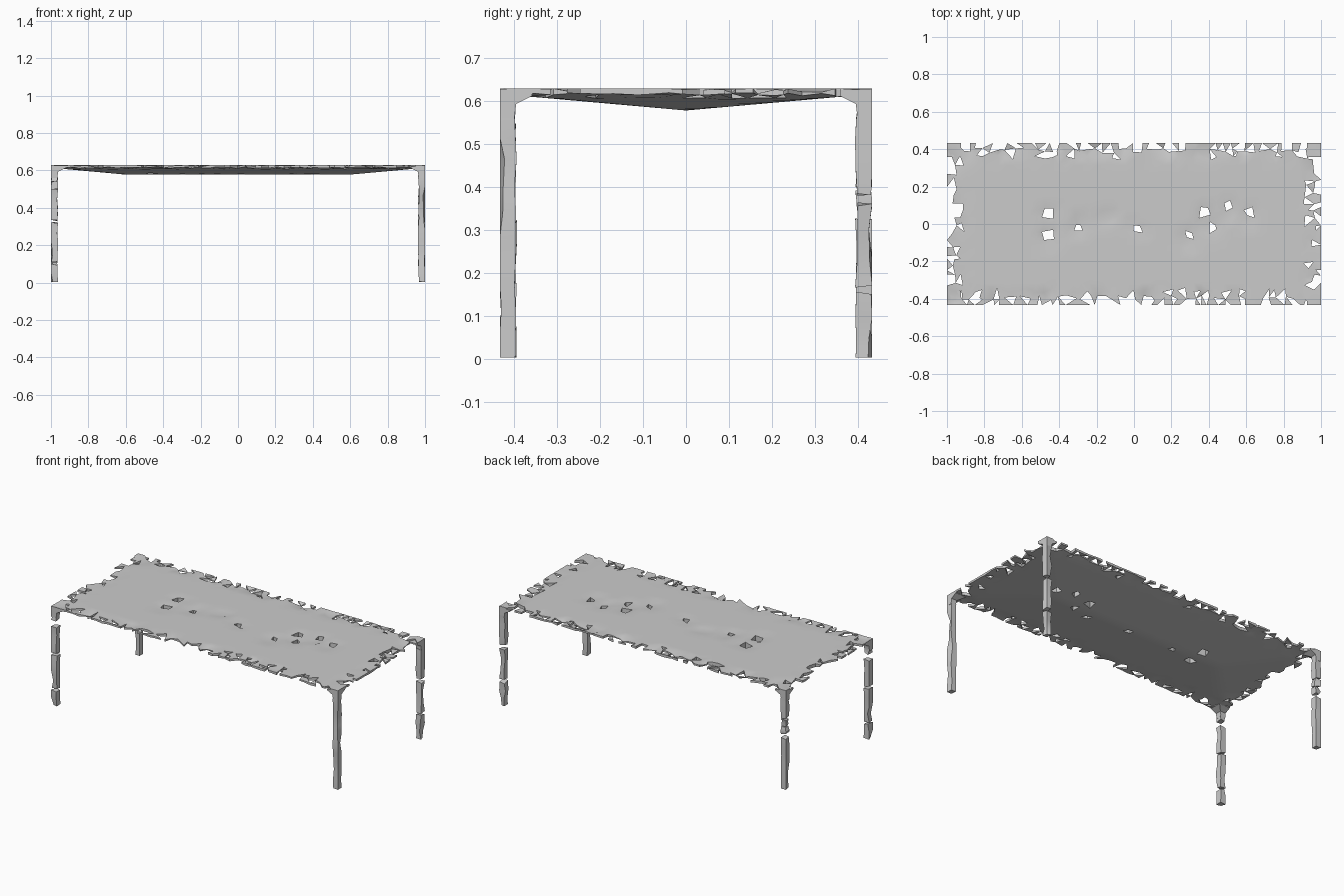
import bpy, bmesh, random
from mathutils import Vector

random.seed(7)
HX, HY, TOP = 1.0, 0.433, 0.628      # half length, half width, height
NX, NY = 50, 22                      # cells across the top

cube = bpy.data.objects.get("Cube")
if cube:
    bpy.data.objects.remove(cube, do_unlink=True)

grey = bpy.data.materials.new("worn_grey")
grey.use_nodes = True
grey.diffuse_color = (0.6, 0.6, 0.6, 1)
grey.node_tree.nodes["Principled BSDF"].inputs["Base Color"].default_value = grey.diffuse_color


def finish(bm, name):
    """Turn a bmesh into a shaded, coloured object."""
    loose = [v for v in bm.verts if not v.link_faces]
    bmesh.ops.delete(bm, geom=loose, context='VERTS')
    bmesh.ops.recalc_face_normals(bm, faces=bm.faces)
    mesh = bpy.data.meshes.new(name)
    bm.to_mesh(mesh)
    bm.free()
    mesh.materials.append(grey)
    obj = bpy.data.objects.new(name, mesh)
    bpy.context.collection.objects.link(obj)
    bpy.ops.object.select_all(action='DESELECT')
    obj.select_set(True)
    bpy.context.view_layer.objects.active = obj
    bpy.ops.object.shade_smooth_by_angle(angle=0.6)
    return obj


def inset(p):
    """Distance in from the table's rim."""
    return min(HX - abs(p.x), HY - abs(p.y))


def underside(p):
    """Height of the shallow hipped underside."""
    t = min((HX - 0.03 - abs(p.x)) / 0.37, (HY - 0.05 - abs(p.y)) / 0.383)
    return 0.611 - 0.034 * max(0, min(1, t))


def jitter(r):
    return random.uniform(-r, r)


# Tabletop: flat grid with a ragged rim and a row of holes
HOLES = [Vector(h) for h in ((-0.3, 0), (-0.16, 0.04), (0.02, -0.02), (0.38, 0.06),
                             (0.5, 0.08), (0.41, -0.03), (0.62, 0.05), (0.29, -0.07),
                             (-0.44, 0.05), (-0.45, -0.07))]


def hole_distance(p):
    return min((p.xy - h).length for h in HOLES)


bm = bmesh.new()
bmesh.ops.create_grid(bm, x_segments=NX, y_segments=NY, size=1)
for v in bm.verts:
    v.co = Vector((v.co.x * HX, v.co.y * HY, TOP))
    d = inset(v.co)
    if d < 0.1:
        dent = 0.013 if 0.001 < d < 0.06 else 0.003
        if abs(v.co.x) < HX - 0.001:
            v.co.x += jitter(0.014)
        if abs(v.co.y) < HY - 0.001:
            v.co.y += jitter(0.014)
        if random.random() < 0.45:
            v.co.z -= random.uniform(0, dent)
    elif hole_distance(v.co) < 0.06:
        v.co += Vector((jitter(0.012), jitter(0.012), -random.uniform(0, 0.008)))

rim = [f for f in bm.faces if inset(f.calc_center_median()) < 0.1]
bmesh.ops.triangulate(bm, faces=rim)

lost = []
for f in bm.faces:
    c = f.calc_center_median()
    d = inset(c)
    corner = abs(c.x) > HX - 0.06 and abs(c.y) > HY - 0.06
    chance = 0.5 if d < 0.04 else 0.17 if d < 0.08 else 0
    if abs(c.x) > HX - 0.12 and d < 0.1:
        chance += 0.05
    if (not corner and random.random() < chance) or hole_distance(c) < 0.022:
        lost.append(f)
bmesh.ops.delete(bm, geom=lost, context='FACES')

# Underside copy, joined to the top along every open edge
tops = list(bm.faces)
open_edges = [e for e in bm.edges if e.is_boundary]
low = {}
for v in list(bm.verts):
    z = underside(v.co)
    if inset(v.co) < 0.07:
        z = min(z + random.uniform(0, 0.008), v.co.z - 0.003)
    low[v] = bm.verts.new((v.co.x, v.co.y, z))
for f in tops:
    bm.faces.new([low[v] for v in reversed(f.verts)])
for e in open_edges:
    a, b = e.verts
    bm.faces.new((a, b, low[b], low[a]))
finish(bm, "tabletop")


def leg_piece(bm, sx, sy, z0, z1):
    """One rough square length of leg, tight to the outer corner."""
    steps = max(2, round((z1 - z0) / 0.055))
    rings = []
    for i in range(steps + 1):
        z = z0 + (z1 - z0) * i / steps
        end = i in (0, steps)
        w = 0.035 + jitter(0.003)
        dep = 0.037 + jitter(0.003)
        ring = []
        for u, t in ((0, 0), (1, 0), (1, 1), (0, 1)):
            nick = random.uniform(0, 0.012) if random.random() < 0.4 else 0
            x = HX - (w * u if u else nick)
            y = HY - (dep * t if t else nick)
            dz = 0 if end and u == t == 0 else jitter(0.007)
            ring.append(bm.verts.new((sx * x, sy * y, max(0.003, z + dz))))
        rings.append(ring)
    for a, b in zip(rings, rings[1:]):
        for k in range(4):
            n = (k + 1) % 4
            bm.faces.new((a[k], a[n], b[n], b[k]))
    bm.faces.new(rings[0])
    bm.faces.new(rings[-1])


def bracket(bm, sx, sy):
    """Flared block joining the leg to the underside."""
    rings = [[bm.verts.new((sx * (HX - w * u), sy * (HY - w * t), z))
              for u, t in ((0, 0), (1, 0), (1, 1), (0, 1))]
             for w, z in ((0.034, 0.56), (0.038, 0.592), (0.075, 0.611), (0.075, 0.62))]
    for a, b in zip(rings, rings[1:]):
        for k in range(4):
            n = (k + 1) % 4
            bm.faces.new((a[k], a[n], b[n], b[k]))
    bm.faces.new(rings[0])
    bm.faces.new(rings[-1])


# Legs: each a stack of pieces, broken where the wood has crumbled
LEGS = {
    "front_left_leg": (1, -1, ((0, 0.57),)),
    "back_left_leg": (1, 1, ((0, 0.15), (0.17, 0.36), (0.38, 0.57))),
    "front_right_leg": (-1, -1, ((0, 0.1), (0.11, 0.32), (0.335, 0.5), (0.54, 0.57))),
    "back_right_leg": (-1, 1, ((0, 0.32), (0.35, 0.39), (0.4, 0.44), (0.45, 0.57))),
}
for name, (sx, sy, pieces) in LEGS.items():
    bm = bmesh.new()
    for z0, z1 in pieces:
        leg_piece(bm, sx, sy, z0, z1)
    bracket(bm, sx, sy)
    finish(bm, name)
